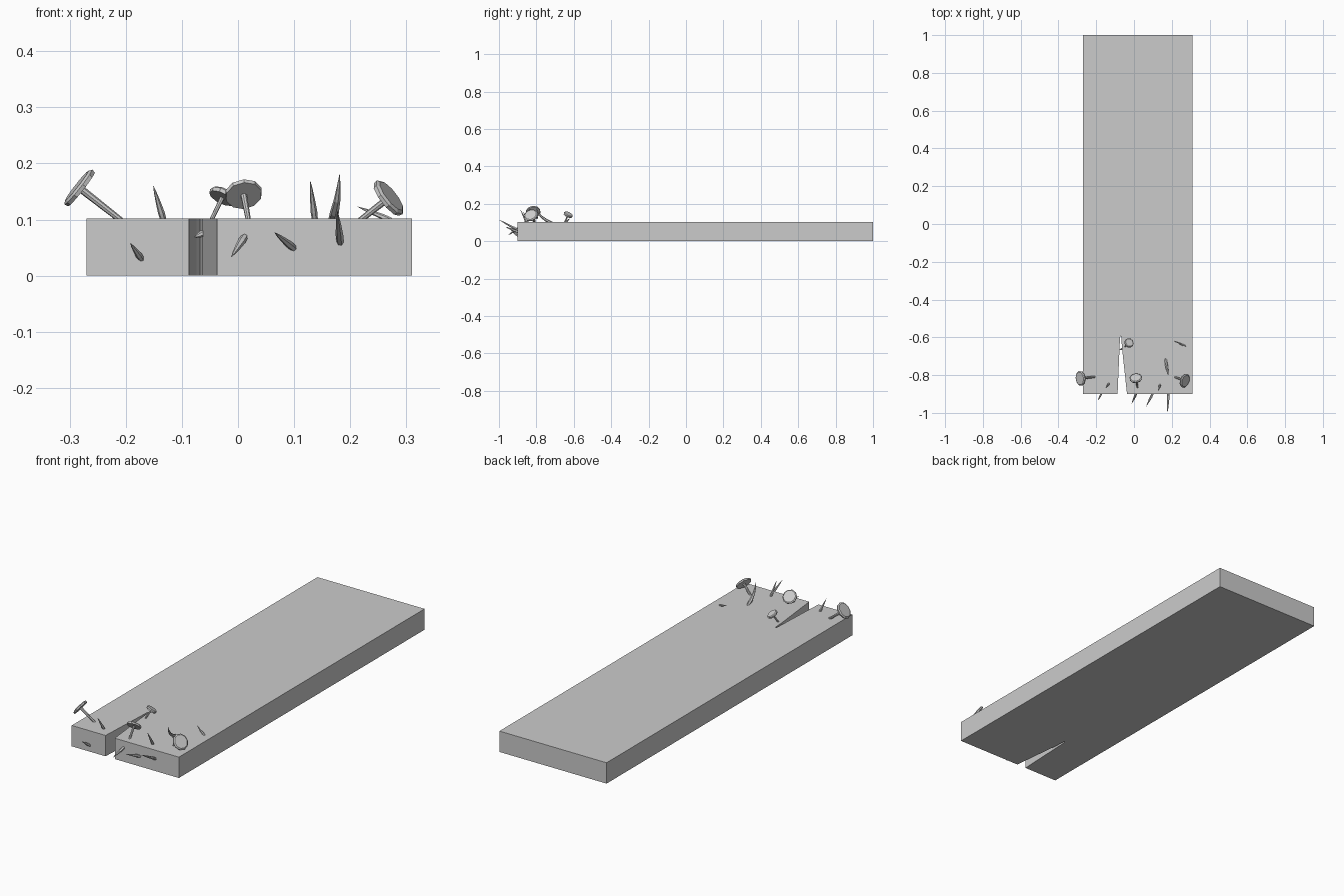
import bpy, bmesh
from math import cos, sin, pi
from mathutils import Vector

if "Cube" in bpy.data.objects:
    bpy.data.objects.remove(bpy.data.objects["Cube"])


def finish(name, bm):
    bmesh.ops.recalc_face_normals(bm, faces=bm.faces)
    me = bpy.data.meshes.new(name)
    bm.to_mesh(me)
    bm.free()
    ob = bpy.data.objects.new(name, me)
    bpy.context.collection.objects.link(ob)
    return ob


def loft(bm, points, radii, sides):
    """Skin round rings along a path of points, capping both ends."""
    pts = [Vector(p) for p in points]
    rings = []
    for i, (p, r) in enumerate(zip(pts, radii)):
        d = (pts[min(i + 1, len(pts) - 1)] - pts[max(i - 1, 0)]).normalized()
        u = d.cross(Vector((0.1, 1, 0.05))).normalized()
        v = d.cross(u)
        rings.append([bm.verts.new(p + r * (cos(2 * pi * k / sides) * u + sin(2 * pi * k / sides) * v))
                      for k in range(sides)])
    for a, b in zip(rings, rings[1:]):
        for k in range(sides):
            n = (k + 1) % sides
            bm.faces.new((a[k], a[n], b[n], b[k]))
    bm.faces.new(rings[0])
    bm.faces.new(rings[-1])


def nail(name, base, head, r):
    base, head = Vector(base), Vector(head)
    d = (head - base).normalized()
    bm = bmesh.new()
    # shank, sunk into the wood
    loft(bm, [base - d * 0.02, head], [r * 0.13, r * 0.17], 8)
    # head with a slightly bevelled top
    loft(bm, [head - d * 0.004, head + d * 0.003, head + d * 0.007], [r * 0.96, r, r * 0.85], 10)
    return finish(name, bm)


def splinter(name, base, tip, r=0.006, bend=(0, 0, 0)):
    base, tip, bend = Vector(base), Vector(tip), Vector(bend)
    ts = [-0.12, 0.0, 0.2, 0.5, 0.8, 1.0]
    rs = [0.6, 0.9, 1.0, 0.75, 0.4, 0.05]
    bm = bmesh.new()
    pts = [base.lerp(tip, t) + bend * (4 * t * (1 - t)) for t in ts]
    loft(bm, pts, [r * k for k in rs], 6)
    return finish(name, bm)


# plank with a split in the front end
outline = [(-0.27, -0.9), (-0.087, -0.9), (-0.074, -0.6), (-0.068, -0.59), (-0.063, -0.66),
           (-0.037, -0.9), (0.31, -0.9), (0.31, 1.0), (-0.27, 1.0)]
bm = bmesh.new()
face = bm.faces.new([bm.verts.new((x, y, 0)) for x, y in outline])
ext = bmesh.ops.extrude_face_region(bm, geom=[face])
top = [g for g in ext["geom"] if isinstance(g, bmesh.types.BMVert)]
bmesh.ops.translate(bm, vec=(0, 0, 0.102), verts=top)
finish("plank", bm)

# bent nails
nail("nail_left", (-0.213, -0.81, 0.102), (-0.282, -0.817, 0.156), 0.040)
nail("nail_middle", (0.018, -0.862, 0.102), (0.010, -0.817, 0.145), 0.034)
nail("nail_right", (0.222, -0.812, 0.102), (0.268, -0.829, 0.138), 0.038)
nail("nail_small", (-0.046, -0.648, 0.102), (-0.027, -0.630, 0.141), 0.026)

# splinters on the top
splinter("top_splinter_1", (-0.133, -0.846, 0.1), (-0.151, -0.87, 0.16))
splinter("top_splinter_2", (0.137, -0.852, 0.1), (0.129, -0.885, 0.168))
splinter("top_splinter_3", (0.168, -0.722, 0.1), (0.181, -0.80, 0.18), 0.008, (0.002, -0.016, -0.006))
splinter("top_splinter_4", (0.27, -0.645, 0.1), (0.213, -0.62, 0.123), 0.005)

# splinters on the broken end and inside the split
splinter("end_splinter_1", (-0.173, -0.9, 0.031), (-0.192, -0.935, 0.058))
splinter("end_splinter_2", (0.011, -0.9, 0.068), (-0.012, -0.95, 0.033), 0.007)
splinter("end_splinter_3", (0.098, -0.9, 0.05), (0.065, -0.965, 0.077), 0.007)
splinter("end_splinter_4", (0.182, -0.9, 0.06), (0.177, -1.0, 0.115), 0.007)
splinter("split_splinter", (-0.061, -0.66, 0.076), (-0.078, -0.668, 0.068))
